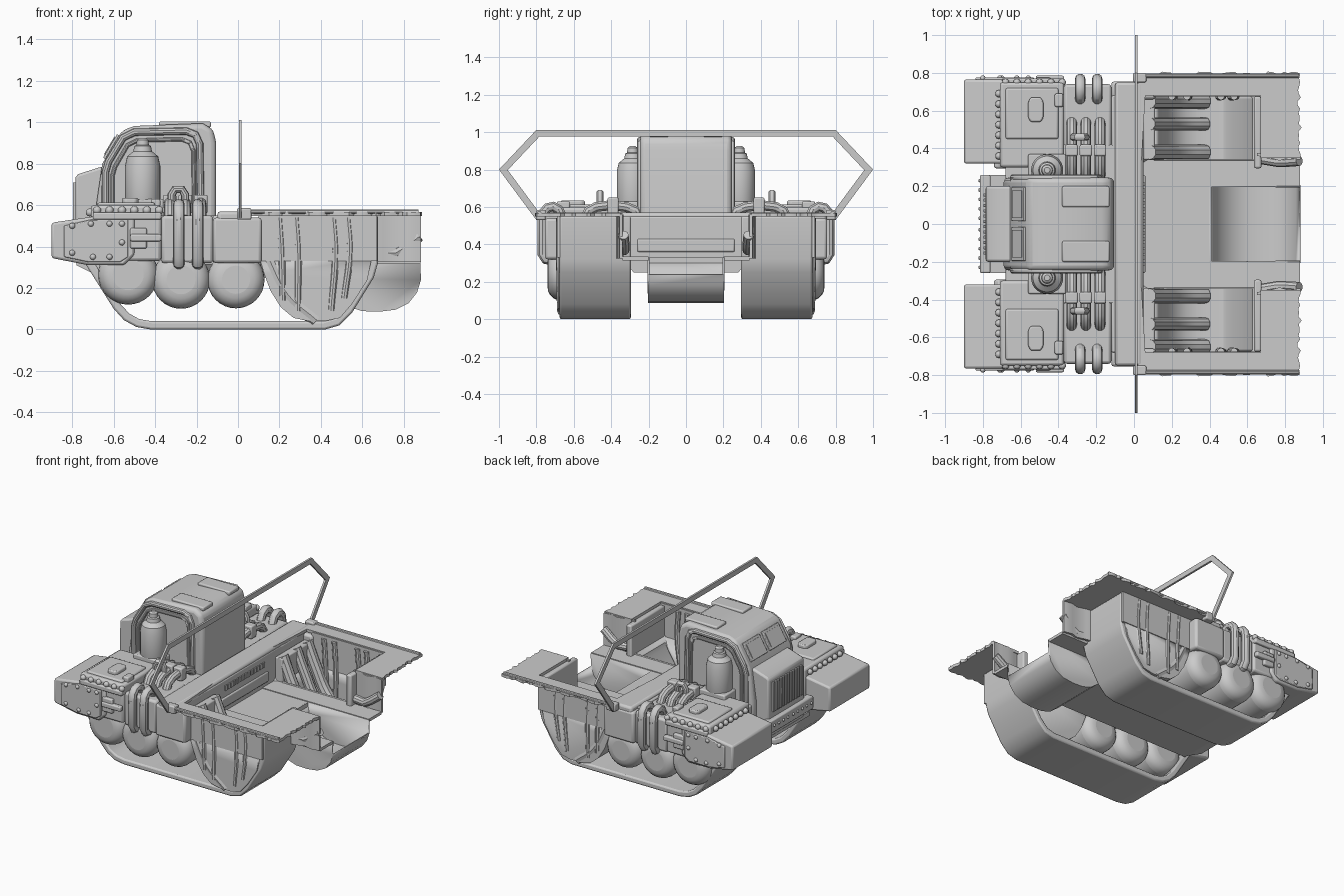
import bpy, bmesh, math, random
from mathutils import Matrix, Vector
random.seed(4)


def finish(name, bm, mirror=False, bevel=0.0, seg=2, thick=0.0):
    bmesh.ops.recalc_face_normals(bm, faces=bm.faces)
    me = bpy.data.meshes.new(name)
    bm.to_mesh(me)
    bm.free()
    ob = bpy.data.objects.new(name, me)
    bpy.context.collection.objects.link(ob)
    if thick:
        m = ob.modifiers.new("thick", 'SOLIDIFY')
        m.thickness, m.offset = thick, 0
    if bevel:
        m = ob.modifiers.new("bevel", 'BEVEL')
        m.width, m.segments, m.limit_method = bevel, seg, 'ANGLE'
        m.angle_limit = math.radians(35)
    if mirror:
        m = ob.modifiers.new("mirror", 'MIRROR')
        m.use_axis = (False, True, False)
    return ob


def prism(name, pts, axis, a, b, mirror=False, bevel=0.0, seg=2, closed=True, thick=0.0):
    """Extrude a 2D outline along an axis; closed=False leaves the last edge open."""
    put = {'x': lambda p, t: (t, p[0], p[1]), 'y': lambda p, t: (p[0], t, p[1]),
           'z': lambda p, t: (p[0], p[1], t)}[axis]
    bm = bmesh.new()
    va = [bm.verts.new(put(p, a)) for p in pts]
    vb = [bm.verts.new(put(p, b)) for p in pts]
    n = len(pts)
    for i in range(n if closed else n - 1):
        j = (i + 1) % n
        bm.faces.new((va[i], va[j], vb[j], vb[i]))
    bm.faces.new(va)
    bm.faces.new(vb)
    return finish(name, bm, mirror, bevel, seg, thick)


def box(name, x, y, z, mirror=False, bevel=0.008, seg=2):
    return prism(name, [(x[0], z[0]), (x[1], z[0]), (x[1], z[1]), (x[0], z[1])], 'y', *y, mirror, bevel, seg)


def ribbon(pts, t):
    """Closed outline of a strip of width t lying to the left of a path."""
    P = [Vector(p) for p in pts]
    inner = []
    for i, p in enumerate(P):
        d0 = (p - P[i - 1]).normalized() if i else None
        d1 = (P[i + 1] - p).normalized() if i < len(P) - 1 else d0
        d0 = d0 or d1
        n0, n1 = Vector((-d0.y, d0.x)), Vector((-d1.y, d1.x))
        m = (n0 + n1).normalized()
        inner.append(p + m * t / m.dot(n0))
    return P + inner[::-1]


def tube(name, pts, r, mirror=True, smooth=False):
    for s in ((1, -1) if mirror else (1,)):
        cu = bpy.data.curves.new(name, 'CURVE')
        cu.dimensions, cu.bevel_depth, cu.bevel_resolution = '3D', r, 3
        cu.use_fill_caps, cu.resolution_u = True, 6 if smooth else 1
        sp = cu.splines.new('BEZIER')
        sp.bezier_points.add(len(pts) - 1)
        for bp, p in zip(sp.bezier_points, pts):
            bp.co = (p[0], p[1] * s, p[2])
            bp.handle_left_type = bp.handle_right_type = 'AUTO' if smooth else 'VECTOR'
        bpy.context.collection.objects.link(bpy.data.objects.new(name, cu))


def lathe(name, prof, origin, n=28, mirror=True):
    bm = bmesh.new()
    rings = [[bm.verts.new((origin[0] + r * math.cos(k * math.tau / n),
                            origin[1] + r * math.sin(k * math.tau / n), z)) for k in range(n)] for r, z in prof]
    for A, B in zip(rings, rings[1:]):
        for k in range(n):
            bm.faces.new((A[k], A[(k + 1) % n], B[(k + 1) % n], B[k]))
    bm.faces.new(rings[0])
    bm.faces.new(rings[-1])
    return finish(name, bm, mirror)


def rivets(name, spots, r=0.015, mirror=True):
    bm = bmesh.new()
    for p in spots:
        bmesh.ops.create_icosphere(bm, subdivisions=2, radius=r, matrix=Matrix.Translation(p))
    return finish(name, bm, mirror)


# Central hull and belly
box("hull", (-0.68, 0.05), (-0.42, 0.42), (0.31, 0.55))
prism("belly", [(-0.34, 0.33), (-0.28, 0.25), (0.28, 0.25), (0.34, 0.33)], 'x', -0.66, 0.41)
prism("nose_floor", [(-0.78, 0.31), (-0.66, 0.25), (-0.60, 0.25), (-0.60, 0.33), (-0.78, 0.34)], 'y', -0.26, 0.26)
prism("rear_floor", [(0.03, 0.20), (0.88, 0.20), (0.88, 0.34), (0.03, 0.34)], 'z', 0.315, 0.335, True)
box("bulkhead", (-0.10, 0.045), (-0.75, 0.75), (0.45, 0.57), bevel=0.015)
for k in range(14):
    y = -0.21 + k * 0.0323
    box("bulkhead_vent", (0.05, 0.058), (y - 0.01, y + 0.01), (0.475, 0.51), bevel=0)
box("bulkhead_step", (0.04, 0.06), (-0.26, 0.26), (0.36, 0.43))

# Cab
prism("cab", [(-0.69, 0.35), (-0.69, 0.56), (-0.655, 0.80), (-0.56, 0.96), (-0.50, 0.982),
              (-0.17, 0.995), (-0.12, 0.965), (-0.105, 0.90), (-0.105, 0.35)], 'y', -0.245, 0.245, bevel=0.025, seg=3)
arch = [(-0.64, 0.56), (-0.64, 0.76), (-0.625, 0.81), (-0.555, 0.925), (-0.50, 0.952), (-0.25, 0.957),
        (-0.205, 0.94), (-0.185, 0.895), (-0.18, 0.56)]
tube("door_arch", [(x, 0.245, z) for x, z in arch], 0.018)
tube("inner_door_arch", [(-0.4 + (x + 0.4) * 0.86, 0.245, 0.56 + (z - 0.56) * 0.9) for x, z in arch], 0.01)
box("roof_hatch", (-0.38, -0.13), (0.09, 0.20), (0.975, 1.004), True)
d = Vector((0.095, 0, 0.16)).normalized() * 0.066
c, n = Vector((-0.607, 0, 0.88)), Vector((-0.86, 0, 0.51)) * 0.012
prism("window_frame", [(p.x, p.z) for p in (c - d - n, c + d - n, c + d + n, c - d + n)], 'y', 0.015, 0.195, True, 0.004)
e, m = d * 0.75, n * 1.4
prism("window_pane", [(p.x, p.z) for p in (c - e, c + e, c + e + m, c - e + m)], 'y', 0.032, 0.178, True)

# Radiator nose with slats and bumper
prism("nose", [(-0.785, 0.33), (-0.785, 0.735), (-0.77, 0.75), (-0.66, 0.785), (-0.60, 0.785), (-0.60, 0.33)],
      'y', -0.20, 0.20, bevel=0.012)
for k in range(12):
    y = -0.154 + k * 0.028
    box("grille_slat", (-0.797, -0.78), (y - 0.008, y + 0.008), (0.50, 0.71), bevel=0.003)
box("bumper", (-0.815, -0.76), (-0.26, 0.26), (0.37, 0.46))
rivets("bumper_bolts", [(-0.815, 0.03 + 0.05 * k, 0.42) for k in range(5)], 0.01)

# Side pontoons
prism("pontoon_nose", [(-0.90, 0.345), (-0.90, 0.515), (-0.70, 0.545), (-0.50, 0.545), (-0.50, 0.36),
                       (-0.55, 0.31), (-0.72, 0.31)], 'y', 0.32, 0.765, True, 0.012)
prism("armour_plate", [(-0.84, 0.35), (-0.84, 0.50), (-0.71, 0.53), (-0.53, 0.53), (-0.53, 0.35), (-0.57, 0.325),
                       (-0.72, 0.325)], 'y', 0.75, 0.775, True, 0.005)
box("engine_box", (-0.71, -0.37), (0.30, 0.75), (0.33, 0.60), True, 0.015)
box("engine_lid", (-0.68, -0.40), (0.45, 0.72), (0.59, 0.612), True, 0.01)
prism("access_hatch", [(-0.56, 0.56), (-0.545, 0.54), (-0.495, 0.54), (-0.48, 0.56), (-0.48, 0.65), (-0.495, 0.67),
                       (-0.545, 0.67), (-0.56, 0.65)], 'z', 0.60, 0.635, True, 0.008)
box("lid_clip", (-0.42, -0.375), (0.62, 0.69), (0.59, 0.63), True)
box("side_rail", (-0.70, -0.37), (0.73, 0.77), (0.53, 0.565), True)
box("latch_bar", (-0.52, -0.37), (0.75, 0.785), (0.425, 0.46), True)
box("latch_plate", (-0.52, -0.44), (0.745, 0.775), (0.39, 0.49), True)
rivets("plate_rivets", [(x, 0.772, z) for x, z in ((-0.80, 0.50), (-0.71, 0.51), (-0.62, 0.51), (-0.56, 0.51),
       (-0.80, 0.37), (-0.70, 0.35), (-0.62, 0.35), (-0.56, 0.42))])
rivets("edge_bolts", [(-0.715, 0.36 + k * 0.055, 0.565) for k in range(7)] +
       [(-0.68 + k * 0.06, 0.75, 0.575) for k in range(6)], 0.02)
box("pipe_box", (-0.37, -0.12), (0.30, 0.74), (0.32, 0.55), True, 0.015)
box("rear_side_panel", (-0.12, 0.115), (0.66, 0.755), (0.32, 0.54), True, 0.015)
box("rear_panel_core", (-0.12, 0.05), (0.38, 0.68), (0.32, 0.55), True)

# Exhaust pipes
for x in (-0.285, -0.195):
    tube("outer_pipe", [(x, 0.66, 0.54), (x, 0.68, 0.585), (x, 0.71, 0.602), (x, 0.74, 0.595), (x, 0.762, 0.57),
                        (x, 0.768, 0.53), (x, 0.768, 0.35), (x, 0.75, 0.32), (x, 0.72, 0.315)], 0.028)
for x in (-0.33, -0.255, -0.18):
    tube("inner_pipe", [(x, 0.25, 0.54), (x, 0.27, 0.58), (x, 0.32, 0.60), (x, 0.40, 0.61), (x, 0.48, 0.60),
                        (x, 0.52, 0.58), (x, 0.54, 0.54)], 0.028)
    box("pipe_clamp", (x - 0.033, x + 0.033), (0.36, 0.42), (0.56, 0.65), True)
tube("pipe_arch", [(-0.32, 0.46, 0.58), (-0.32, 0.46, 0.65), (-0.305, 0.46, 0.675), (-0.27, 0.46, 0.675),
                   (-0.255, 0.46, 0.65), (-0.255, 0.46, 0.58)], 0.02)

# Gas bottles
lathe("gas_bottle", [(0.07, 0.56), (0.085, 0.60), (0.085, 0.79), (0.075, 0.835), (0.045, 0.86), (0.04, 0.885),
                     (0.03, 0.89), (0.028, 0.915), (0.015, 0.925)], (-0.46, 0.285))
box("bottle_stand", (-0.56, -0.36), (0.24, 0.37), (0.52, 0.63), True)

# Track bands, open at the sides
prism("track_band", ribbon([(-0.745, 0.33), (-0.60, 0.10), (-0.55, 0.045), (-0.49, 0.012), (-0.42, 0), (0.42, 0),
      (0.49, 0.02), (0.55, 0.08), (0.655, 0.25), (0.675, 0.32), (0.675, 0.55)], 0.04), 'y', 0.295, 0.675, True, 0.01)

# Road wheels, bulging like soft drums
for x, z, r in ((-0.53, 0.265, 0.145), (-0.275, 0.24, 0.14), (-0.01, 0.24, 0.138)):
    bm = bmesh.new()
    bmesh.ops.create_cone(bm, cap_ends=True, segments=32, radius1=r, radius2=r, depth=0.43,
                          matrix=Matrix.Translation((x, 0.525, z)) @ Matrix.Rotation(math.pi / 2, 4, 'X'))
    finish("road_wheel", bm, True, 0.07, 5)

# Rear wheel wells: open shells
well = [(0.11, 0.34), (0.13, 0.27), (0.16, 0.19), (0.21, 0.11), (0.27, 0.06), (0.34, 0.045), (0.42, 0.045),
        (0.49, 0.06), (0.55, 0.13), (0.62, 0.24), (0.64, 0.34)]
prism("wheel_well", well, 'y', 0.34, 0.68, True, closed=False, thick=0.012)
box("well_outer_wall", (0.10, 0.67), (0.675, 0.69), (0.33, 0.56), True, 0)
box("well_front_wall", (0.05, 0.11), (0.34, 0.68), (0.30, 0.50), True)
for x, b in ((0.20, 0.14), (0.28, 0.09), (0.46, 0.09), (0.53, 0.15)):
    tube("wall_fold", [(x, 0.675, 0.54), (x + 0.01, 0.676, 0.38), (0.36 + (x - 0.36) * 0.9, 0.672, b)], 0.019, smooth=True)
for y, r in ((0.38, 0.04), (0.53, 0.035), (0.65, 0.04)):
    tube("well_web", [(0.08, y, 0.50), (0.15, y, 0.34), (0.24, y, 0.17), (0.38, y, 0.045)], r, smooth=True)

# Middle rear well, open towards the back
arc = [(0.40, 0.33), (0.415, 0.25), (0.46, 0.17), (0.53, 0.115), (0.60, 0.093), (0.68, 0.09), (0.76, 0.10),
       (0.82, 0.13), (0.86, 0.18), (0.88, 0.24), (0.88, 0.33)]
me = prism("middle_well", arc, 'y', -0.20, 0.20, closed=False, thick=0.012).data
bm = bmesh.new()
bm.from_mesh(me)
bmesh.ops.delete(bm, geom=[f for f in bm.faces if f.calc_center_median().x > 0.875], context='FACES')
bm.to_mesh(me)
bm.free()

# Rear deck with torn edges, and its inner folded wall
jag = lambda: random.uniform(-0.015, 0.008)
torn_side = [(0.02 + 0.0215 * k, 0.80 + jag()) for k in range(41)]
torn_back = [(0.88 + jag(), 0.79 - 0.02 * k) for k in range(1, 22)]
prism("rear_deck", torn_side + torn_back + [(0.88, 0.35), (0.67, 0.35), (0.67, 0.68), (0.12, 0.68), (0.06, 0.68),
      (0.04, 0.34), (0.02, 0.34)], 'z', 0.548, 0.568, True)
tube("deck_rim", [(0.02, 0.785, 0.568), (0.87, 0.785, 0.568)], 0.012)
prism("deck_inner_wall", ribbon([(0.65, 0.36), (0.70, 0.355), (0.77, 0.335), (0.82, 0.35), (0.88, 0.34)], 0.015),
      'z', 0.325, 0.56, True)
tube("wall_crease", [(0.67, 0.345, 0.37), (0.76, 0.33, 0.37), (0.81, 0.33, 0.40), (0.875, 0.335, 0.45)], 0.028)

# Roll frame
prism("roll_frame", ribbon([(0.80, 0.53), (1.0, 0.80), (0.80, 1.012), (-0.80, 1.012), (-1.0, 0.80), (-0.80, 0.53)],
      0.036), 'x', 0.004, 0.018)
box("frame_bracket", (-0.005, 0.065), (0.75, 0.80), (0.53, 0.585), True)

# Turn tubes into meshes and shade smooth
for ob in bpy.data.objects:
    ob.select_set(ob.type == 'CURVE')
    if ob.type == 'CURVE':
        bpy.context.view_layer.objects.active = ob
bpy.ops.object.convert(target='MESH')
bpy.ops.object.select_all(action='SELECT')
bpy.ops.object.shade_smooth_by_angle(angle=math.radians(35))
